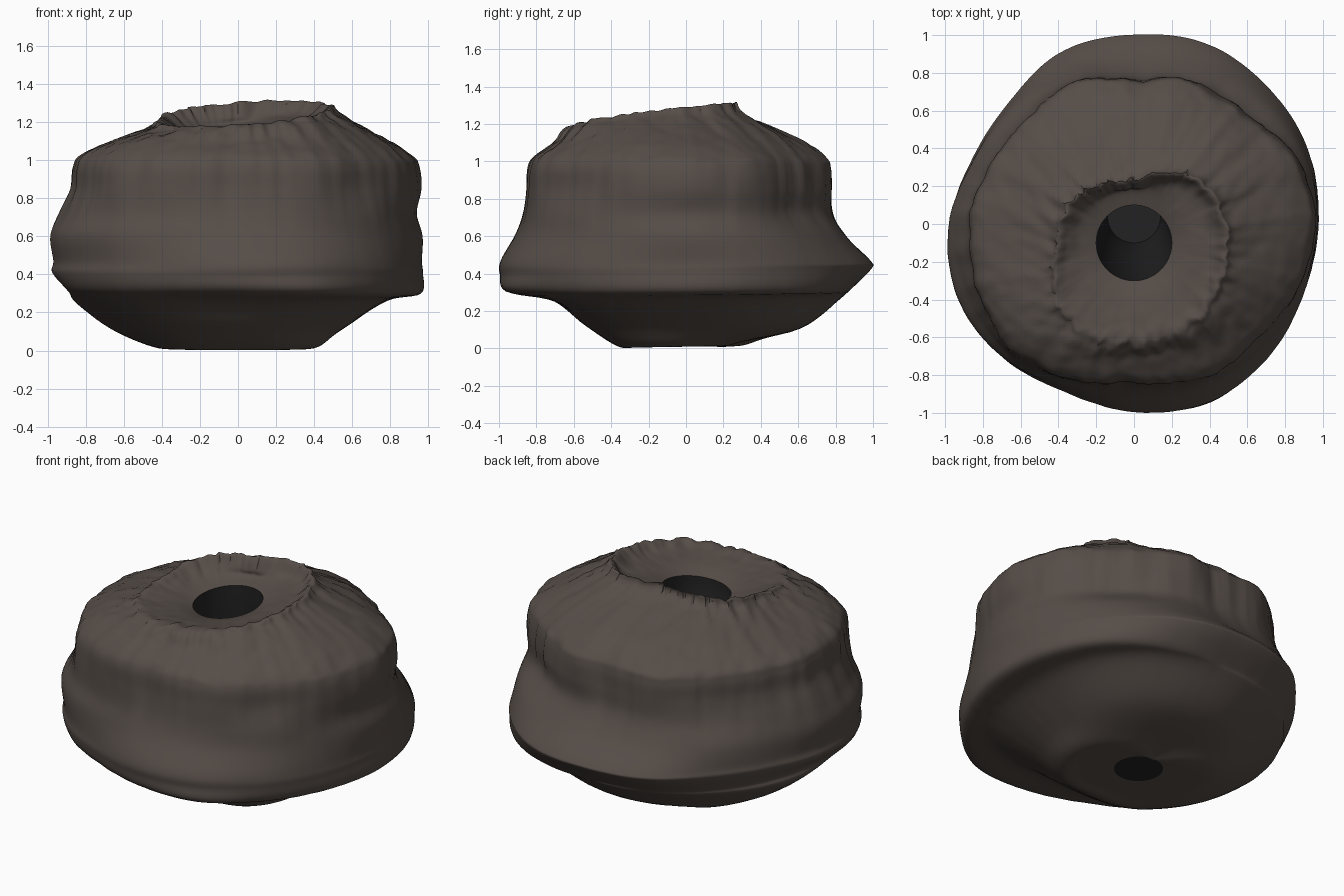
import bpy, bmesh, math
from mathutils import Vector, noise

cube = bpy.data.objects.get("Cube")
if cube:
    bpy.data.objects.remove(cube, do_unlink=True)

SEGS, STEPS = 200, 6


def make_material(name, color):
    mat = bpy.data.materials.new(name)
    mat.use_nodes = True
    mat.diffuse_color = color
    bsdf = next(n for n in mat.node_tree.nodes if n.type == "BSDF_PRINCIPLED")
    bsdf.inputs["Base Color"].default_value = color
    bsdf.inputs["Roughness"].default_value = 0.9
    return mat


def spline(a, b, c, d, t):
    return 0.5 * (2 * b + (c - a) * t + (2 * a - 5 * b + 4 * c - d) * t * t
                  + (3 * b - a - 3 * c + d) * t ** 3)


def ring(row):
    """Ring of points from an outline of evenly spaced radii, east then counterclockwise."""
    outline, scale, z, tilt_x, tilt_y, cy, rough = row
    count = len(outline)
    pts = []
    for i in range(SEGS):
        pos = count * i / SEGS
        k, t = int(pos), pos % 1
        r = scale * spline(*[outline[(k + j) % count] for j in (-1, 0, 1, 2)], t)
        a = math.tau * i / SEGS
        c, s = math.cos(a), math.sin(a)
        pts.append((Vector((r * c, r * s + cy, z + tilt_x * c + tilt_y * s)), rough))
    return pts


def roughen(p, rough):
    """Radial gullies and fine crumbling, strongest where rough is high."""
    d = Vector((p.x, p.y + 0.1, 0)).normalized()
    gully = noise.noise(Vector((d.x * 9, d.y * 9, p.z * 1.5)))
    gully += 0.6 * noise.noise(Vector((d.x * 24, d.y * 24, p.z * 2)))
    lump = noise.noise(p * 3)
    grain = noise.noise(p * 16)
    out = p + d * (rough * gully + 0.01 * lump * min(1, rough * 80))
    out.z += rough * 0.6 * grain
    return out


def loft(name, rows, mat, cap_end=False):
    rings = [ring(r) for r in rows]
    bm = bmesh.new()
    loops = []
    last = len(rings) - 1
    for n in range(last):
        quad = [rings[min(max(n + j, 0), last)] for j in (-1, 0, 1, 2)]
        for step in range(STEPS + (n == last - 1)):
            t = step / STEPS
            loop = []
            for i in range(SEGS):
                p = spline(*[q[i][0] for q in quad], t)
                rough = quad[1][i][1] * (1 - t) + quad[2][i][1] * t
                loop.append(bm.verts.new(roughen(p, rough)))
            loops.append(loop)
    for lo, hi in zip(loops, loops[1:]):
        for i in range(SEGS):
            j = (i + 1) % SEGS
            bm.faces.new((lo[i], lo[j], hi[j], hi[i]))
    if cap_end:
        bm.faces.new(loops[-1])
    bmesh.ops.recalc_face_normals(bm, faces=bm.faces)
    mesh = bpy.data.meshes.new(name)
    bm.to_mesh(mesh)
    bm.free()
    mesh.materials.append(mat)
    obj = bpy.data.objects.new(name, mesh)
    bpy.context.collection.objects.link(obj)
    bpy.ops.object.select_all(action="DESELECT")
    obj.select_set(True)
    bpy.context.view_layer.objects.active = obj
    bpy.ops.object.shade_smooth_by_angle(angle=math.radians(50))
    return obj


rock = make_material("brown rock", (0.092, 0.074, 0.064, 1))
dark = make_material("dark hollow", (0.016, 0.016, 0.016, 1))

# Plan outlines
circle = [1] * 8
base = [.42, .36, .26, .46, .45, .43, .36, .42]
keel = [.55, .62, .61, .62, .67, .62, .54, .57]
under = [.78, .85, .83, .83, .86, .82, .70, .80]
hem = [.96, .98, .98, .93, .87, .87, .86, .86,
       .88, .95, .95, .92, .95, 1.0, .97, .95]
skirt = [.97, 1.0, 1.01, 1.02, .99, .98, .92, .92,
         .97, 1.0, .99, .96, .99, 1.02, 1.0, .97]
brim = [.97, .97, .94, .91, .86, .89, .89, .91,
        .98, 1.01, .99, .93, .91, .94, .95, .95]
waist = [.94, .92, .83, .82, .78, .83, .83, .87,
         .94, .95, .95, .90, .87, .91, .93, .93]
shoulder = [.95, .91, .82, .81, .76, .81, .79, .82,
            .87, .89, .92, .88, .84, .89, .89, .92]
crown = [.76, .71, .65, .66, .67, .75, .66, .71]
rim = [.49, .52, .39, .43, .42, .50, .47, .48]

# Rock body: outline, scale, z, x tilt, y tilt, y centre, roughness
loft("rock_body", [
    (circle, .14, .01, 0, 0, .04, 0),
    (base, .7, .01, 0, 0, 0, 0),
    (base, 1, .02, 0, .01, 0, 0),
    (keel, 1, .115, 0, -.01, 0, .001),
    (under, 1, .26, 0, .01, 0, .002),
    (hem, 1, .31, -.01, .005, 0, .002),
    (skirt, 1, .41, 0, .015, 0, .002),
    (skirt, .995, .47, 0, 0, 0, .002),
    (brim, 1, .60, 0, -.01, 0, .002),
    (waist, 1, .72, 0, 0, 0, .006),
    (shoulder, 1.01, .85, 0, 0, 0, .012),
    (shoulder, 1, .96, 0, 0, 0, .014),
    (shoulder, .96, 1.025, 0, 0, 0, .014),
    (crown, 1, 1.11, .01, .01, -.05, .014),
    (rim, 1.08, 1.205, .03, .04, -.15, .025),
    (rim, .98, 1.245, .03, .06, -.15, .022),
    (rim, .84, 1.205, .02, .03, -.14, .010),
    (circle, .29, 1.175, .02, .02, -.11, .003),
    (circle, .20, 1.145, .015, .02, -.10, 0),
], rock)

# Dark tapering shaft from the crater down to a flat floor showing underneath
loft("dark_shaft", [
    (circle, .20, 1.145, .015, .02, -.10, 0),
    (circle, .20, 1.0, 0, 0, -.09, 0),
    (circle, .18, .6, 0, 0, -.03, 0),
    (circle, .155, .25, 0, 0, .02, 0),
    (circle, .14, .01, 0, 0, .04, 0),
], dark, cap_end=True)
